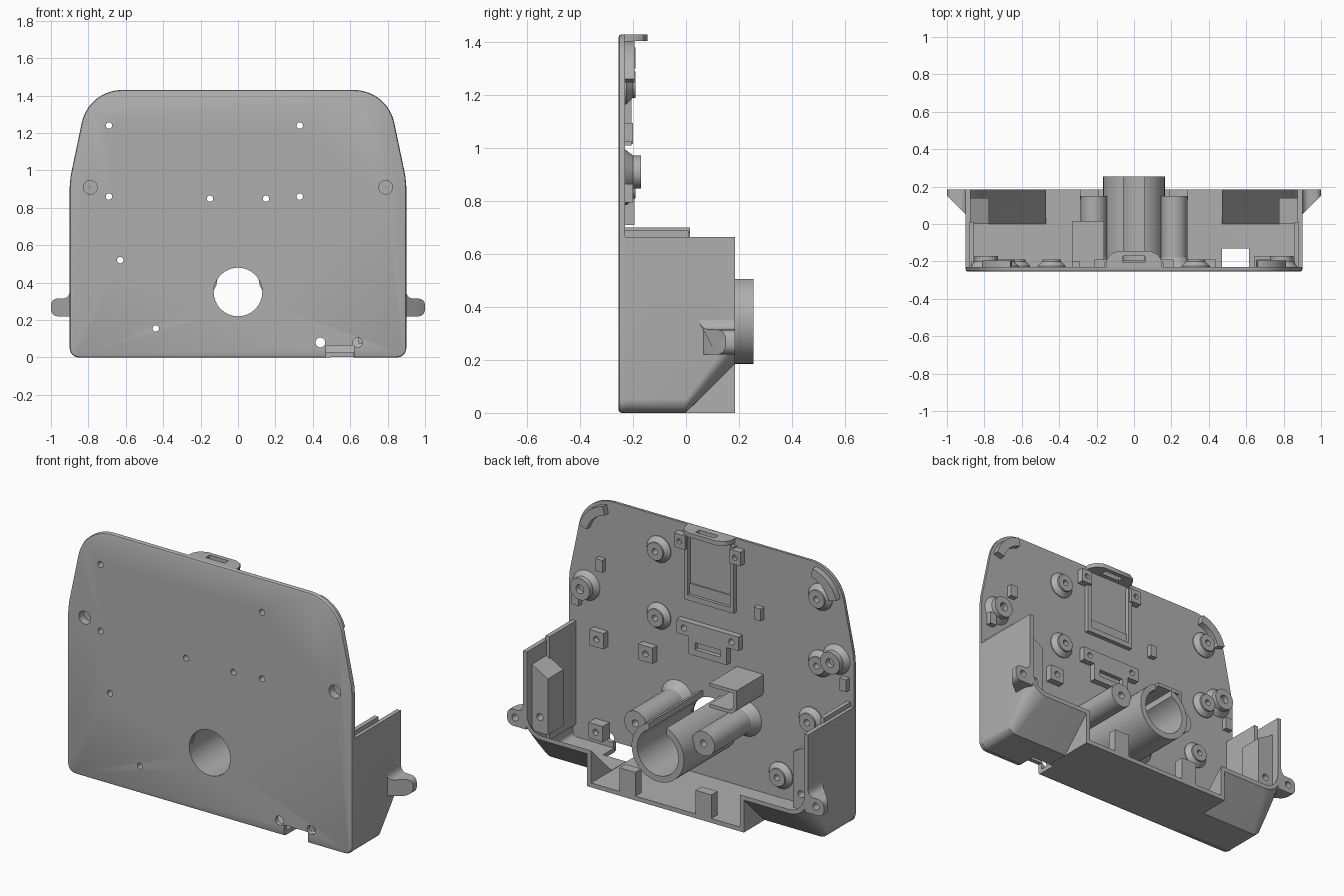
import bpy, bmesh
from math import sin, cos, radians, pi

cube = bpy.data.objects.get("Cube")
if cube:
    bpy.data.objects.remove(cube, do_unlink=True)

grey = bpy.data.materials.new("plain_grey")
grey.use_nodes = True
grey.diffuse_color = (0.43, 0.43, 0.43, 1)
grey.node_tree.nodes["Principled BSDF"].inputs["Base Color"].default_value = grey.diffuse_color

FRONT, BACK, RIM = -0.255, -0.23, 0.185
ROOT = BACK - 0.005      # small overlap with the plate


def finish(name, bm):
    bmesh.ops.recalc_face_normals(bm, faces=bm.faces)
    mesh = bpy.data.meshes.new(name)
    bm.to_mesh(mesh)
    bm.free()
    obj = bpy.data.objects.new(name, mesh)
    bpy.context.collection.objects.link(obj)
    mesh.materials.append(grey)
    return obj


def arc(cx, cz, r, a0, a1, n=10):
    steps = [radians(a0 + (a1 - a0) * i / n) for i in range(n + 1)]
    return [(cx + r * cos(a), cz + r * sin(a)) for a in steps]


def prism(name, poly, lo, hi, axis="y", side=1, edge=0):
    """Extrude an outline along y (x,z points) or z (x,y points)."""
    bm = bmesh.new()
    place = (lambda p, d: (side * p[0], d, p[1])) if axis == "y" else (lambda p, d: (side * p[0], p[1], d))
    a = [bm.verts.new(place(p, lo)) for p in poly]
    b = [bm.verts.new(place(p, hi)) for p in poly]
    cap = bm.faces.new(a)
    bm.faces.new(b[::-1])
    for i in range(len(a)):
        bm.faces.new((a[i - 1], a[i], b[i], b[i - 1]))
    if edge:
        bmesh.ops.recalc_face_normals(bm, faces=bm.faces)
        bmesh.ops.bevel(bm, geom=cap.edges[:], offset=edge, segments=2, profile=0.5, affect="EDGES")
    return finish(name, bm)


def box(name, x0, x1, y0, y1, z0, z1):
    return prism(name, [(x0, z0), (x1, z0), (x1, z1), (x0, z1)], y0, y1)


def lathe(name, x, z, profile, n=32):
    """Revolve a closed (radius, y) outline around an axis along y."""
    bm = bmesh.new()
    rings = [[bm.verts.new((x + r * cos(2 * pi * i / n), y, z + r * sin(2 * pi * i / n)))
              for i in range(n)] for r, y in profile]
    for k in range(len(rings)):
        for i in range(n):
            bm.faces.new((rings[k - 1][i - 1], rings[k - 1][i], rings[k][i], rings[k][i - 1]))
    return finish(name, bm)


def rod(x, z, r, y0, y1):
    return prism("cutter", arc(x, z, r, 0, 348.75, 31), y0, y1)


def cut(obj, *cutters):
    for c in cutters:
        c.hide_render = True
        mod = obj.modifiers.new("cut", "BOOLEAN")
        mod.operation, mod.solver, mod.object = "DIFFERENCE", "EXACT", c
        bpy.context.view_layer.objects.active = obj
        bpy.ops.object.modifier_apply(modifier=mod.name)
        bpy.data.objects.remove(c, do_unlink=True)
    return obj


# Face plate with its holes
right = arc(0.85, 0.05, 0.05, -90, 0, 6) + [(0.9, 0.91), (0.895, 0.97)] + arc(0.62, 1.21, 0.22, 13, 90)
plate = prism("face_plate", right + [(-x, z) for x, z in right[::-1]], FRONT, BACK, edge=0.012)
bosses = [(x, z) for x in (-0.69, 0.33) for z in (0.86, 1.24)] + [(-0.63, 0.52), (-0.44, 0.155)]
cut(plate, rod(0, 0.35, 0.13, -0.3, -0.2),
    *[rod(x, z, 0.017, -0.3, -0.2) for x, z in bosses + [(0.15, 0.85), (-0.15, 0.85)]],
    *[rod(x, 0.08, 0.026, -0.3, -0.2) for x in (0.44, 0.64)],
    *[rod(x, 0.91, 0.037, -0.3, -0.2) for x in (0.79, -0.79)],
    box("cutter", 0.47, 0.62, -0.3, -0.2, -0.1, 0.063))


# Open tub: side walls, floor and sloped rear corners
def half_section(lift, radius, t):
    pts = [(0.9 - t, 0.665)] + arc(0.9 - radius, lift + radius, radius - t, 0, -90, 8)
    return pts + [(0.495 - t, lift + t), (0.495 - t, t)]


def section(lift, radius, t):
    pts = half_section(lift, radius, t)
    return pts + [(-x, z) for x, z in pts[::-1]]


bm = bmesh.new()
stations = [(ROOT, 0.002, 0.05), (0.0, 0.002, 0.05), (0.09, 0.09, 0.08), (RIM, 0.185, 0.12)]
shells = [[[bm.verts.new((x, y, z)) for x, z in section(lift, rad, t)] for t in (0, 0.025)]
          for y, lift, rad in stations]
last = len(shells[0][0]) - 1
for (oa, ia), (ob, ib) in zip(shells, shells[1:]):
    for i in range(last):
        bm.faces.new((oa[i], oa[i + 1], ob[i + 1], ob[i]))
        bm.faces.new((ia[i], ib[i], ib[i + 1], ia[i + 1]))
    for i in (0, last):
        bm.faces.new((oa[i], ob[i], ib[i], ia[i]))
for o, n in (shells[0], shells[-1]):
    for i in range(last):
        bm.faces.new((o[i], o[i + 1], n[i + 1], n[i]))
tub = finish("tub_walls", bm)
cut(tub, box("cutter", 0.47, 0.615, -0.3, -0.13, -0.1, 0.063))

# Slotted centre tube
prism("centre_tube", arc(0, 0.35, 0.165, 109.5, 430.5, 48) + arc(0, 0.35, 0.13, 425, 115, 48), ROOT, 0.255)

# Mirrored side parts
for s, side in ((1, "left"), (-1, "right")):
    # Mounting ear with sloped front
    outline = [(0.88, 0.22)] + arc(0.965, 0.255, 0.035, -90, 0, 4) + arc(0.965, 0.28, 0.035, 0, 90, 4)
    ear = prism(side + "_ear", outline + arc(0.935, 0.35, 0.035, -90, -180, 4) + [(0.88, 0.35)], 0.05, RIM, side=s)
    for v in ear.data.vertices:
        if v.co.y < 0.06:
            v.co.y += max(0, abs(v.co.x) - 0.9)
    cut(ear, rod(s * 0.95, 0.27, 0.02, 0.12, 0.3))
    # Inner wall liner
    xs = sorted((s * 0.855, s * 0.88))
    box(side + "_wall_liner", *xs, ROOT, 0.01, 0.1, 0.69)
    # Wall boss with pointed top
    boss = prism(side + "_wall_boss", [(0.775, 0.2), (0.88, 0.2), (0.88, 0.58), (0.775, 0.52)], 0.0, 0.14, side=s)
    cut(boss, rod(s * 0.825, 0.29, 0.02, 0.05, 0.2))
    # Long post beside the tube
    lathe(side + "_post", s * 0.215, 0.42, [(0.02, ROOT), (0.105, ROOT), (0.07, -0.18), (0.07, 0.15), (0.02, 0.15)])
    # Pivot boss on the plate edge
    lathe(side + "_pivot_boss", s * 0.79, 0.91,
          [(0.001, -0.21), (0.037, -0.21), (0.037, BACK), (0.085, BACK), (0.062, -0.2),
           (0.062, -0.17), (0.025, -0.17), (0.025, -0.2), (0.001, -0.2)])
    # Curved corner rib
    prism(side + "_corner_rib", arc(0.62, 1.21, 0.2, 15, 78) + arc(0.62, 1.21, 0.15, 78, 15), ROOT, -0.195, side=s)
    # Floor stop at the rear
    box(side + "_floor_stop", s * 0.24 - 0.05, s * 0.24 + 0.05, 0.13, RIM, 0.01, 0.16)
    # Pocket frame rail and its top block
    box(side + "_pocket_rail", s * 0.145 - 0.012, s * 0.145 + 0.012, ROOT, -0.205, 1.02, 1.39)
    block = box(side + "_pocket_block", s * 0.175 - 0.035, s * 0.175 + 0.035, ROOT, -0.19, 1.3, 1.38)
    cut(block, rod(s * 0.175, 1.34, 0.015, -0.21, -0.1))

# Pocket sill and inner step
box("pocket_sill", -0.157, 0.157, ROOT, -0.205, 1.01, 1.04)
box("pocket_step", -0.14, 0.14, ROOT, -0.222, 1.04, 1.1)

# Top tab with slot
tab = prism("top_tab", [(-0.15, -0.24), (0.15, -0.24), (0.15, -0.2), (0.13, -0.165), (0.09, -0.145),
                        (-0.09, -0.145), (-0.13, -0.165), (-0.15, -0.2)], 1.405, 1.43, axis="z")
cut(tab, box("cutter", -0.06, 0.06, -0.205, -0.17, 1.3, 1.5))

# Flared screw bosses
for i, (x, z) in enumerate(bosses):
    lathe(f"screw_boss_{i + 1}", x, z, [(0.017, ROOT), (0.075, ROOT), (0.075, -0.225), (0.05, -0.2),
                                        (0.05, -0.19), (0.017, -0.19)])

# Centre bracket with slot
bracket = prism("centre_bracket", [(-0.195, 0.89), (-0.195, 0.81), (-0.12, 0.81), (-0.12, 0.71),
                                   (0.12, 0.71), (0.12, 0.81), (0.195, 0.81), (0.195, 0.89)], ROOT, -0.195)
cut(bracket, box("cutter", -0.08, 0.08, -0.22, -0.1, 0.745, 0.785),
    *[rod(x, 0.85, 0.017, -0.3, -0.1) for x in (0.15, -0.15)])

# Small drilled blocks
for i, (x, z, y) in enumerate([(0.7, 0.64, -0.19), (0.39, 0.64, -0.19), (0.69, 0.12, -0.17)]):
    block = box(f"drilled_block_{i + 1}", x - 0.045, x + 0.045, ROOT, y, z - 0.045, z + 0.045)
    cut(block, rod(x, z, 0.017, y - 0.03, 0))

# Small locating pegs
for i, (x, z) in enumerate([(0.69, 1.06), (0.84, 0.83), (-0.31, 1.05), (-0.85, 0.79)]):
    box(f"locating_peg_{i + 1}", x - 0.022, x + 0.022, ROOT, -0.2, z - 0.035, z + 0.035)

# Hooked cable channel
hook = [(-0.16, 0.70), (-0.33, 0.70)] + arc(-0.28, 0.61, 0.05, 180, 270, 6) + [(-0.16, 0.56), (-0.16, 0.58)]
hook += arc(-0.28, 0.61, 0.03, 270, 180, 6) + [(-0.31, 0.68), (-0.16, 0.68)]
prism("cable_channel", hook, ROOT, 0.016)

# Smooth round surfaces, keep edges crisp
bpy.ops.object.select_all(action="DESELECT")
for obj in bpy.context.collection.objects:
    if obj.type == "MESH" and grey.name in obj.data.materials:
        obj.select_set(True)
        bpy.context.view_layer.objects.active = obj
bpy.ops.object.shade_smooth_by_angle(angle=radians(30))
